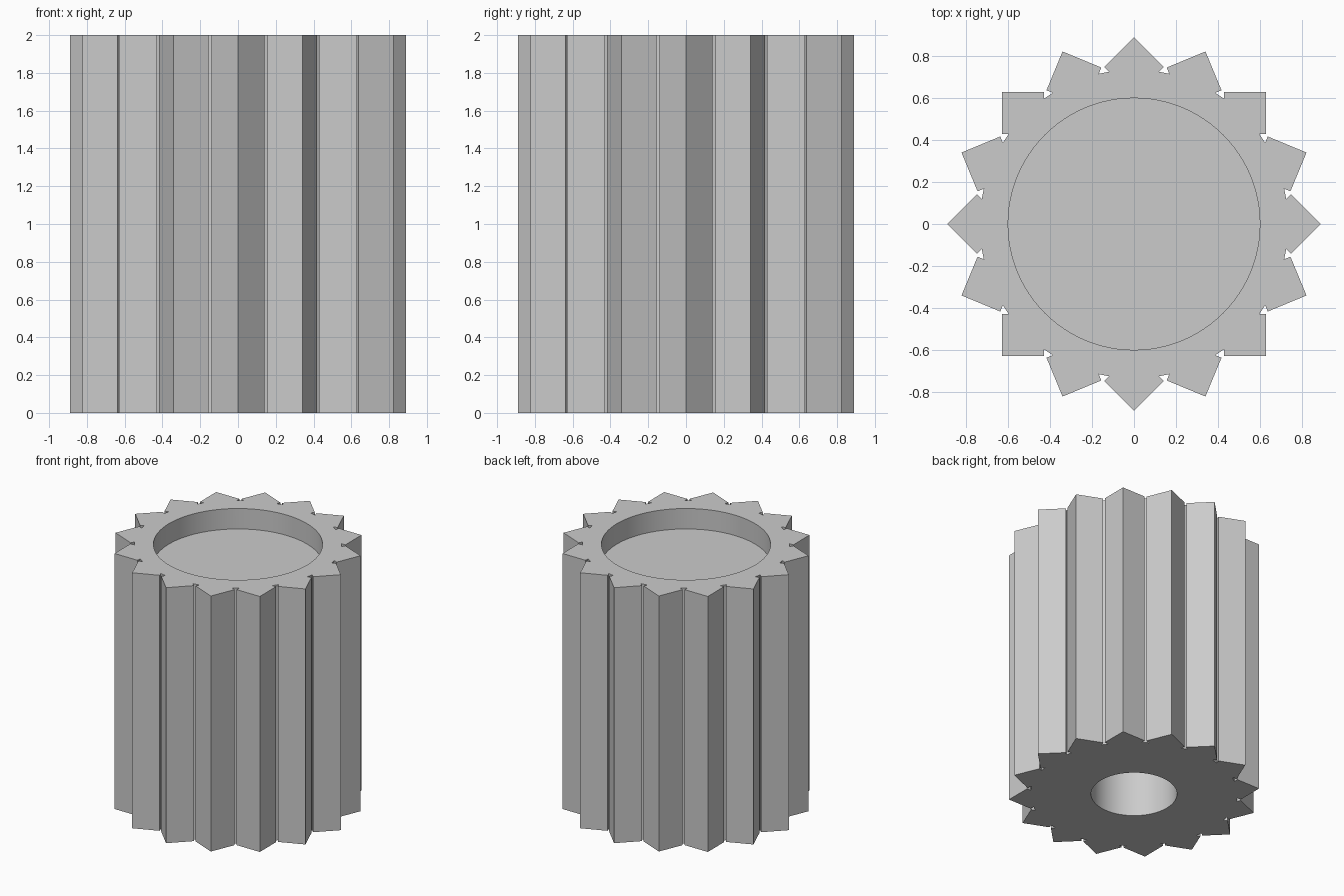
import bpy
import bmesh
from math import sin, cos, pi
from mathutils import Matrix, Vector

cube = bpy.data.objects.get("Cube")
if cube:
    bpy.data.objects.remove(cube, do_unlink=True)

TEETH = 16
HEIGHT = 2.0
TIP = 0.89          # radius at the tooth tips
HALF = 0.1414       # half diagonal of a square tooth
UNDERCUT = 0.023    # how far the groove widens behind the tooth corners

grey = bpy.data.materials.new("plain grey")
grey.use_nodes = True
colour = (0.6, 0.6, 0.6, 1)
grey.diffuse_color = colour
grey.node_tree.nodes["Principled BSDF"].inputs["Base Color"].default_value = colour


def prism(name, outline, bottom, top):
    """Extrude a flat outline upward into a closed solid."""
    bm = bmesh.new()
    face = bm.faces.new([bm.verts.new((x, y, bottom)) for x, y in outline])
    moved = bmesh.ops.extrude_face_region(bm, geom=[face])["geom"]
    verts = [v for v in moved if isinstance(v, bmesh.types.BMVert)]
    bmesh.ops.translate(bm, verts=verts, vec=(0, 0, top - bottom))
    bmesh.ops.recalc_face_normals(bm, faces=bm.faces)
    mesh = bpy.data.meshes.new(name)
    bm.to_mesh(mesh)
    bm.free()
    mesh.materials.append(grey)
    obj = bpy.data.objects.new(name, mesh)
    bpy.context.collection.objects.link(obj)
    return obj


def circle(radius, sides=96):
    return [(radius * cos(2 * pi * i / sides), radius * sin(2 * pi * i / sides))
            for i in range(sides)]


def cut(target, cutter):
    """Subtract the cutter for good and remove it."""
    cutter.hide_render = True
    mod = target.modifiers.new("hole", 'BOOLEAN')
    mod.operation = 'DIFFERENCE'
    mod.solver = 'EXACT'
    mod.object = cutter
    bpy.context.view_layer.objects.active = target
    bpy.ops.object.modifier_apply(modifier=mod.name)
    bpy.data.objects.remove(cutter, do_unlink=True)


# One pointed tooth with undercut corners, repeated around the axis
corner = TIP - HALF
tooth = [(corner - UNDERCUT, UNDERCUT - HALF), (corner, -HALF), (TIP, 0),
         (corner, HALF), (corner - UNDERCUT, HALF - UNDERCUT)]
outline = []
for i in range(TEETH):
    turn = Matrix.Rotation(2 * pi * i / TEETH, 2)
    outline += [tuple(turn @ Vector(p)) for p in tooth]
gear = prism("toothed_cylinder", outline, 0, HEIGHT)

# Shallow round recess in the top, narrow bore in the underside
cut(gear, prism("recess_cutter", circle(0.6), HEIGHT - 0.16, HEIGHT + 0.1))
cut(gear, prism("bore_cutter", circle(0.305), -0.1, 1.0))

# Smooth round walls, crisp teeth
bpy.ops.object.select_all(action='DESELECT')
gear.select_set(True)
bpy.context.view_layer.objects.active = gear
bpy.ops.object.shade_smooth_by_angle(angle=pi / 18)
